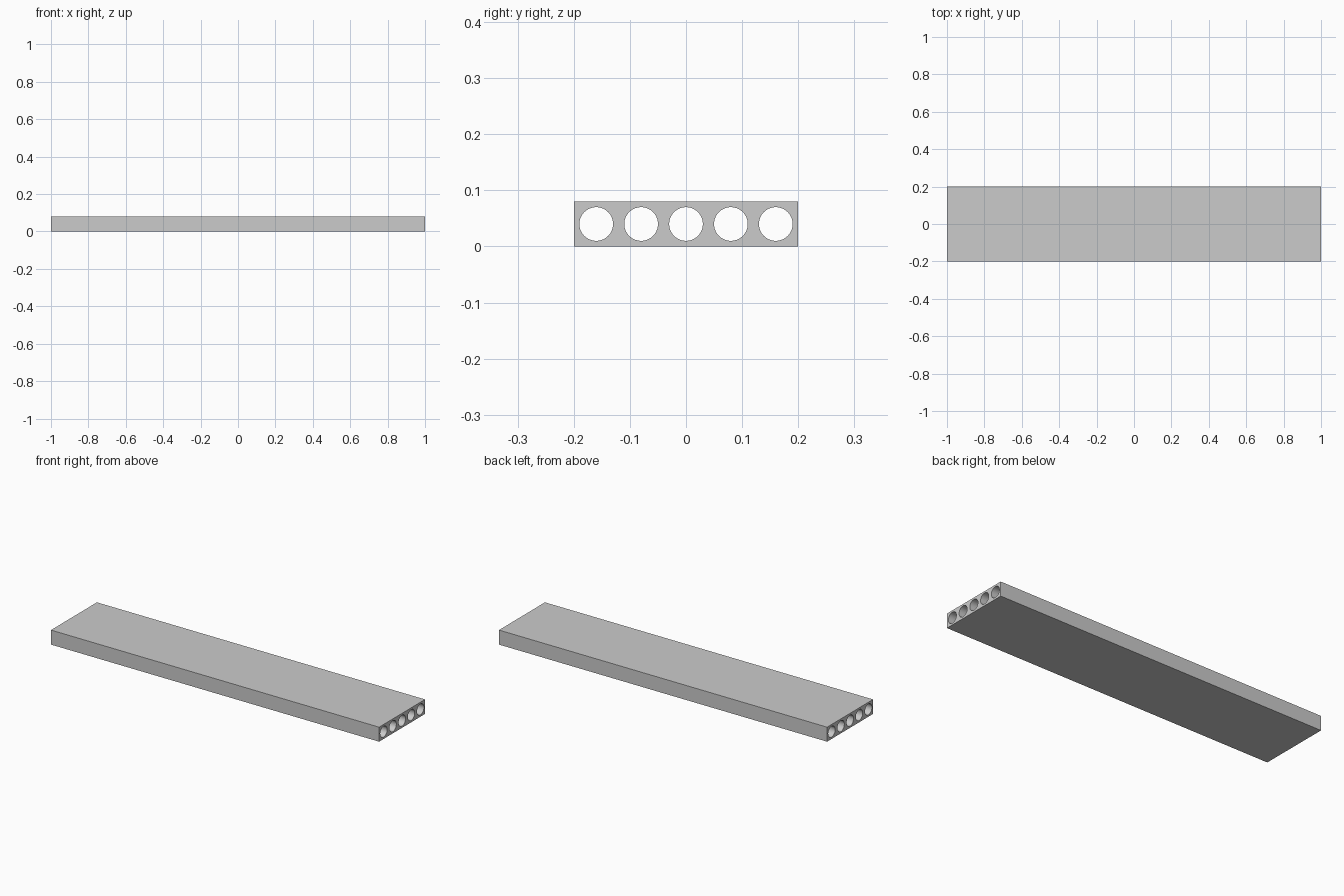
import bpy
import math

if "Cube" in bpy.data.objects:
    bpy.data.objects.remove(bpy.data.objects["Cube"])

LENGTH, WIDTH, HEIGHT = 2.0, 0.4, 0.08
CORES, CORE_RADIUS = 5, 0.03
PITCH = WIDTH / CORES

# Solid slab
bpy.ops.mesh.primitive_cube_add(size=1, location=(0, 0, HEIGHT / 2))
slab = bpy.context.object
slab.name = "hollow_core_slab"
slab.scale = (LENGTH, WIDTH, HEIGHT)
bpy.ops.object.transform_apply(location=True, rotation=True, scale=True)

# Round cores running the full length
cutters = []
for i in range(CORES):
    y = (i - (CORES - 1) / 2) * PITCH
    bpy.ops.mesh.primitive_cylinder_add(
        vertices=64, radius=CORE_RADIUS, depth=LENGTH + 0.2,
        location=(0, y, HEIGHT / 2), rotation=(0, math.pi / 2, 0))
    core = bpy.context.object
    core.name = f"core_cutter_{i + 1}"
    core.hide_render = True
    cutters.append(core)
    cut = slab.modifiers.new(core.name, 'BOOLEAN')
    cut.operation = 'DIFFERENCE'
    cut.solver = 'EXACT'
    cut.object = core

# Apply the cuts and remove the cutters
bpy.ops.object.select_all(action='DESELECT')
slab.select_set(True)
bpy.context.view_layer.objects.active = slab
for core in cutters:
    bpy.ops.object.modifier_apply(modifier=core.name)
    bpy.data.objects.remove(core)

# Smooth core walls, sharp slab edges
bpy.ops.object.shade_smooth_by_angle(angle=math.radians(30))
